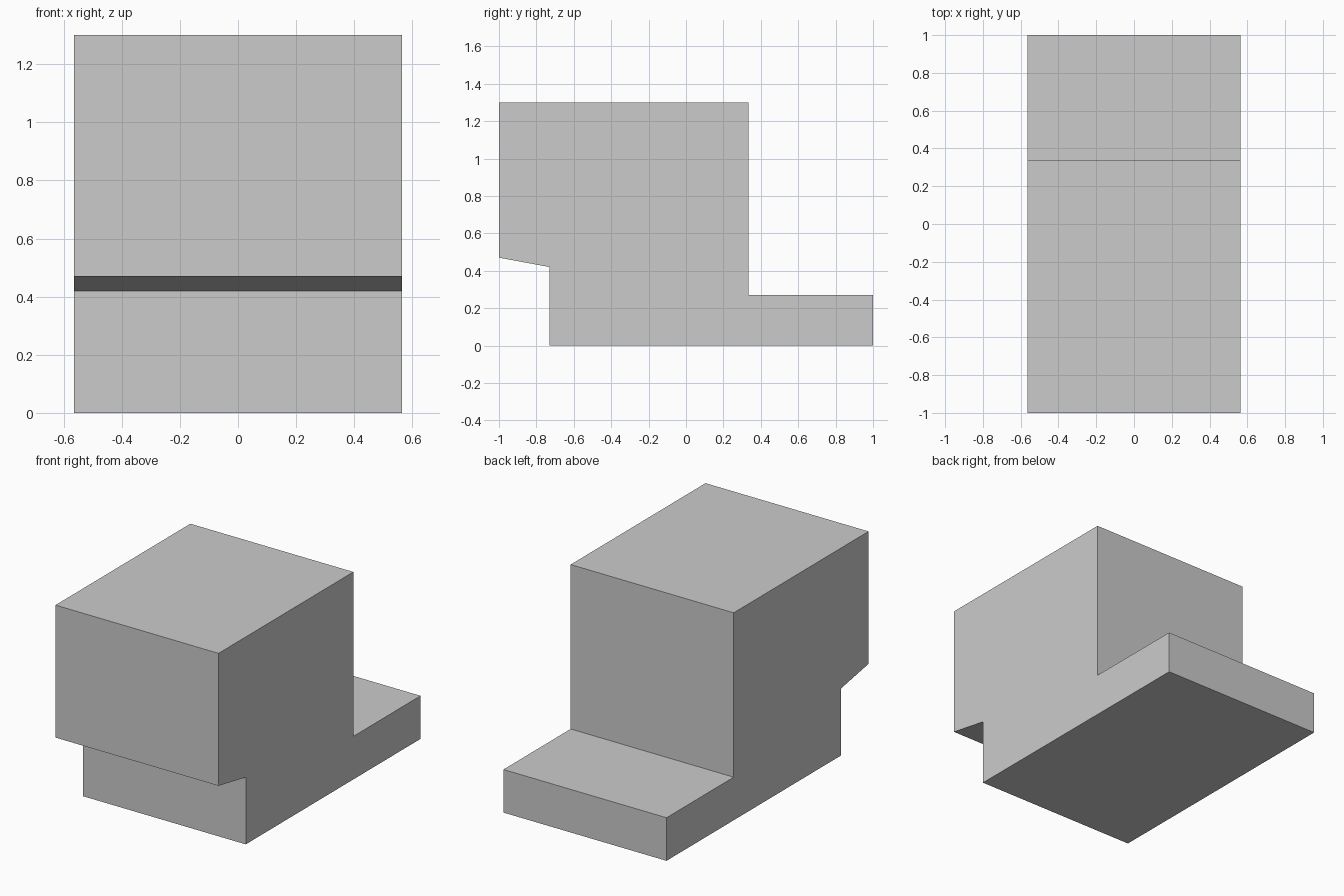
import bpy
import bmesh

cube = bpy.data.objects.get("Cube")
if cube:
    bpy.data.objects.remove(cube, do_unlink=True)

# Single grey material
grey = bpy.data.materials.new("plain_grey")
grey.use_nodes = True
color = (0.6, 0.6, 0.6, 1.0)
grey.diffuse_color = color
grey.node_tree.nodes["Principled BSDF"].inputs["Base Color"].default_value = color

# Side profile (y, z): overhanging tall body with a low rear step
HALF_WIDTH = 0.565
profile = [
    (-0.73, 0), (1, 0), (1, 0.27), (0.335, 0.27),
    (0.335, 1.3), (-1, 1.3), (-1, 0.47), (-0.73, 0.42),
]

# Extrude the profile across the width
bm = bmesh.new()
side = bm.faces.new([bm.verts.new((-HALF_WIDTH, y, z)) for y, z in profile])
result = bmesh.ops.extrude_face_region(bm, geom=[side], use_keep_orig=True)
moved = [v for v in result["geom"] if isinstance(v, bmesh.types.BMVert)]
bmesh.ops.translate(bm, verts=moved, vec=(2 * HALF_WIDTH, 0, 0))
bmesh.ops.recalc_face_normals(bm, faces=bm.faces)

mesh = bpy.data.meshes.new("stepped_block")
bm.to_mesh(mesh)
bm.free()
mesh.materials.append(grey)
block = bpy.data.objects.new("stepped_block", mesh)
bpy.context.collection.objects.link(block)
